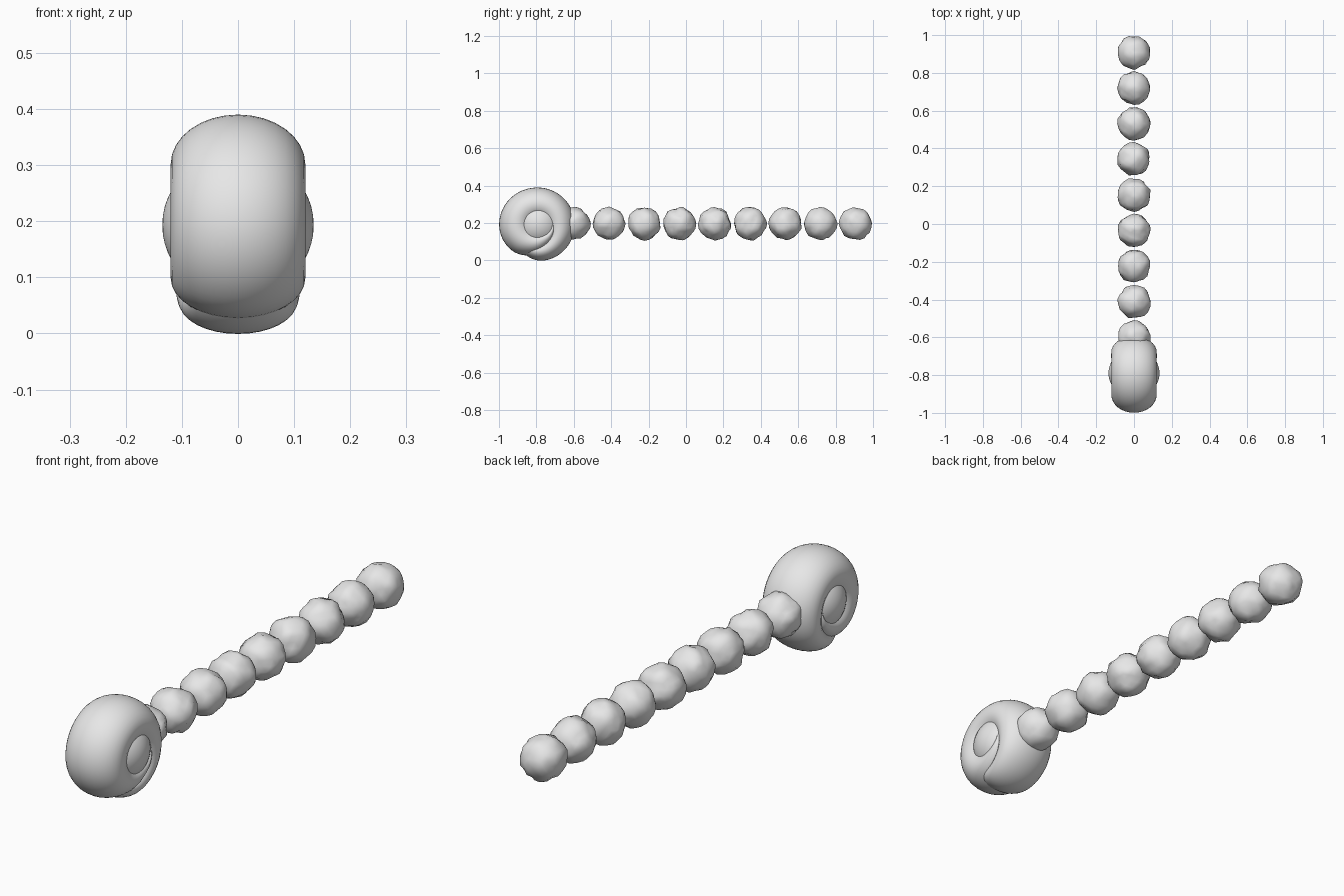
import bpy, bmesh, math
from mathutils import Vector, noise

if "Cube" in bpy.data.objects:
    bpy.data.objects.remove(bpy.data.objects["Cube"])

CY, CZ = -0.79, 0.193          # spiral axis, running along x

clay = bpy.data.materials.new("light grey")
clay.diffuse_color = (0.8, 0.8, 0.8, 1)
clay.use_nodes = True
clay.node_tree.nodes["Principled BSDF"].inputs["Base Color"].default_value = clay.diffuse_color


def finish(bm, name):
    bmesh.ops.recalc_face_normals(bm, faces=bm.faces)
    for f in bm.faces:
        f.smooth = True
    me = bpy.data.meshes.new(name)
    bm.to_mesh(me)
    bm.free()
    me.materials.append(clay)
    ob = bpy.data.objects.new(name, me)
    bpy.context.collection.objects.link(ob)
    return ob


# Spiral keys: angle, inner radius, outer radius, half width
KEYS = [
    (-125, .100, .165, .070),
    (-90, .090, .193, .100),
    (-45, .060, .196, .115),
    (0, .030, .195, .120),
    (90, .020, .197, .120),
    (180, .020, .209, .120),
    (225, .020, .198, .120),
    (250, .022, .177, .120),
    (290, .030, .138, .120),
    (325, .050, .112, .118),
    (365, .065, .090, .110),
]


def slope(i, k):
    a, b = KEYS[max(i - 1, 0)], KEYS[min(i + 1, len(KEYS) - 1)]
    return (b[k] - a[k]) / (b[0] - a[0])


def sample(angle):
    """Smooth interpolation between the spiral keys."""
    i = max(j for j in range(len(KEYS) - 1) if KEYS[j][0] <= angle)
    a, b = KEYS[i], KEYS[i + 1]
    h = b[0] - a[0]
    t = (angle - a[0]) / h
    return [(2*t**3 - 3*t**2 + 1) * a[k] + (t**3 - 2*t**2 + t) * h * slope(i, k)
            + (3*t**2 - 2*t**3) * b[k] + (t**3 - t**2) * h * slope(i + 1, k)
            for k in (1, 2, 3)]


# Coiled shell: an oval section swept around the axis
bm = bmesh.new()
rings = []
SIDES = 32
for angle in range(-125, 366, 5):
    inner, outer, half = sample(angle)
    mid, reach = (inner + outer) / 2, (outer - inner) / 2
    th = math.radians(angle)
    ring = []
    for s in range(SIDES):
        p = math.tau * s / SIDES
        r = mid + reach * math.cos(p)
        ring.append(bm.verts.new((half * math.sin(p),
                                  CY + r * math.cos(th), CZ + r * math.sin(th))))
    rings.append(ring)
for r0, r1 in zip(rings, rings[1:]):
    for s in range(SIDES):
        n = (s + 1) % SIDES
        bm.faces.new((r0[s], r0[n], r1[n], r1[s]))
bm.faces.new(rings[0])
bm.faces.new(rings[-1])
finish(bm, "coiled_shell")

# Domed core that fills the eye of the coil on both sides
bm = bmesh.new()
bmesh.ops.create_uvsphere(bm, u_segments=40, v_segments=24, radius=1)
for v in bm.verts:
    x, y, z = v.co
    v.co = (0.135 * z, CY + 0.13 * x, CZ + 0.13 * y)
finish(bm, "shell_core")

# Row of lumpy beads
for i in range(9):
    bm = bmesh.new()
    bmesh.ops.create_icosphere(bm, subdivisions=3, radius=1)
    centre = Vector((0, -0.6 + 0.1885 * i, 0.197))
    for v in bm.verts:
        d = v.co.normalized()
        lump = noise.noise(d * 2.2 + Vector((7.3 * i, 3.1, 1.7 * i)))
        r = min(0.0865 + 0.012 * lump, 0.092)
        v.co = centre + d * r
    finish(bm, f"bead_{i + 1}")
